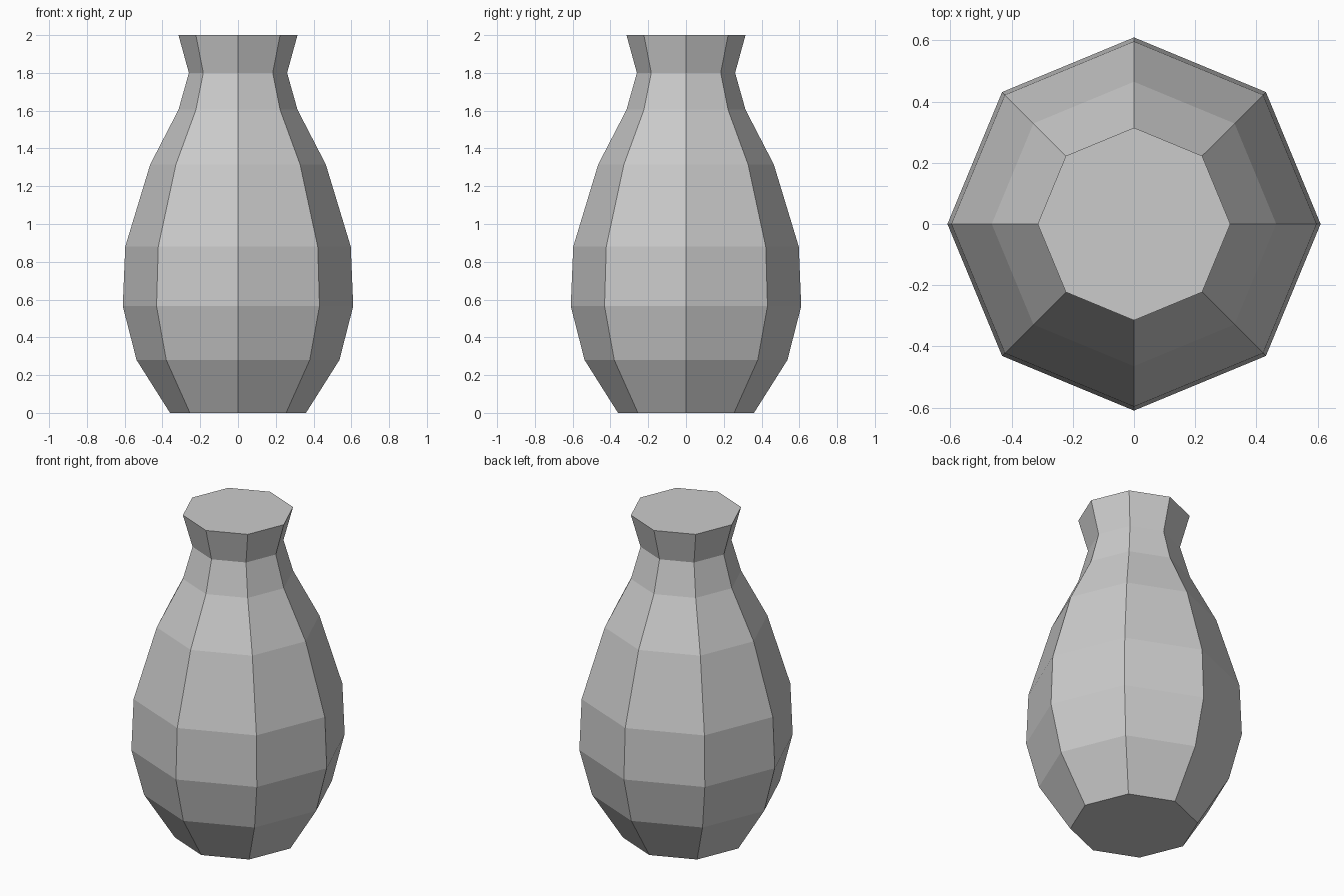
import bpy
import bmesh
from math import cos, sin, tau

SIDES = 8

cube = bpy.data.objects.get("Cube")
if cube:
    bpy.data.objects.remove(cube, do_unlink=True)

# Plain grey clay
grey = (0.6, 0.6, 0.6, 1.0)
clay = bpy.data.materials.new("grey_clay")
clay.use_nodes = True
clay.diffuse_color = grey
clay.node_tree.nodes["Principled BSDF"].inputs["Base Color"].default_value = grey

# Vase outline as (radius, height): foot, belly, shoulder, neck, flared lip
profile = [
    (0.36, 0.0), (0.537, 0.28), (0.61, 0.565), (0.597, 0.88),
    (0.465, 1.315), (0.315, 1.605), (0.26, 1.8), (0.315, 2.0),
]

# Lathe the outline into eight flat sides, closed at foot and lip
bm = bmesh.new()
rings = [
    [bm.verts.new((r * cos(tau * i / SIDES), r * sin(tau * i / SIDES), z))
     for i in range(SIDES)]
    for r, z in profile
]
for low, high in zip(rings, rings[1:]):
    for i in range(SIDES):
        j = (i + 1) % SIDES
        bm.faces.new((low[i], low[j], high[j], high[i]))
bm.faces.new(rings[0][::-1])
bm.faces.new(rings[-1])

mesh = bpy.data.meshes.new("vase")
bm.to_mesh(mesh)
bm.free()
mesh.materials.append(clay)
vase = bpy.data.objects.new("vase", mesh)
bpy.context.collection.objects.link(vase)
